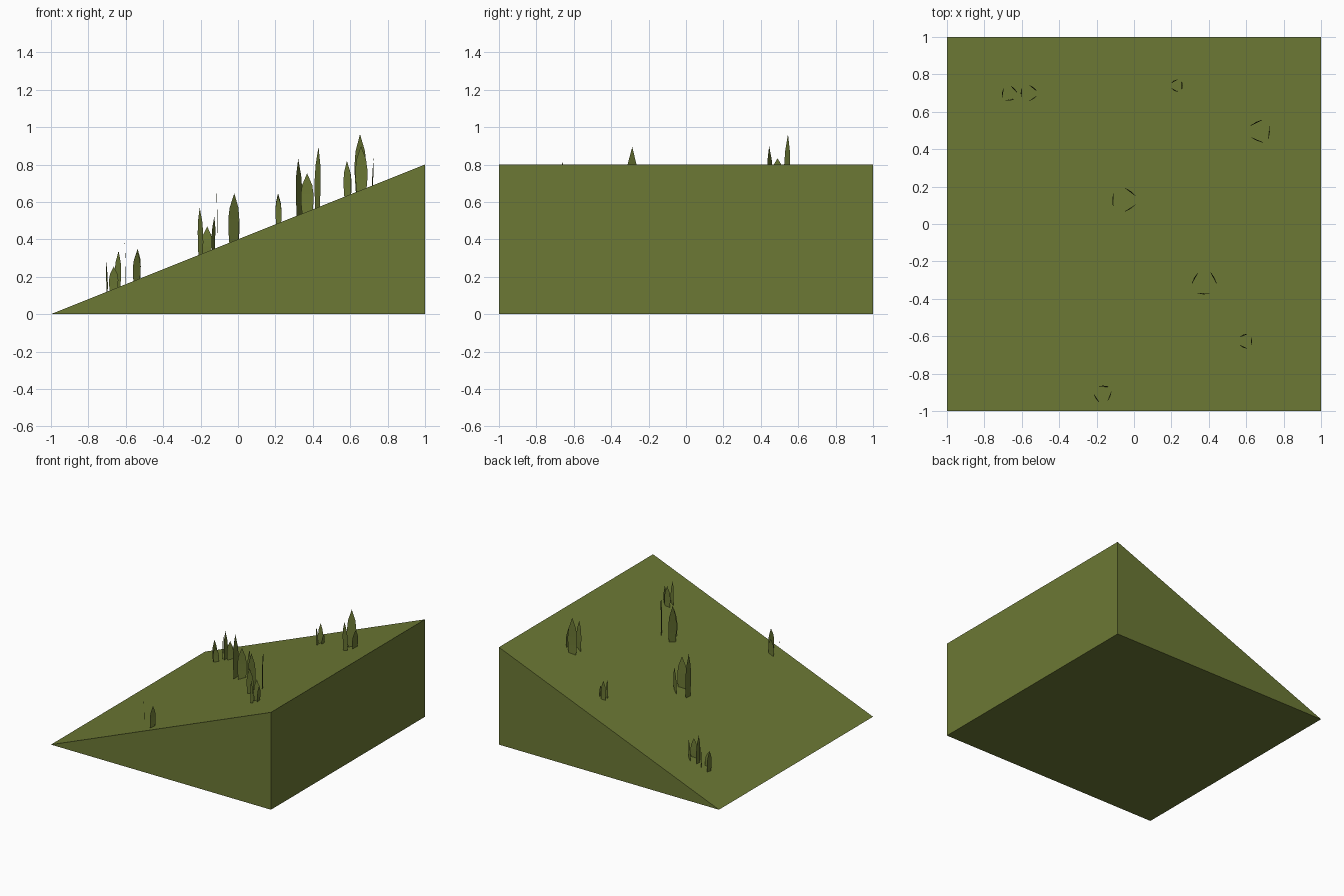
import bpy, bmesh
from mathutils import Vector

if "Cube" in bpy.data.objects:
    bpy.data.objects.remove(bpy.data.objects["Cube"])

mat = bpy.data.materials.new("grass_green")
mat.diffuse_color = (0.15, 0.19, 0.035, 1)
mat.use_nodes = True
mat.node_tree.nodes["Principled BSDF"].inputs["Base Color"].default_value = mat.diffuse_color


def ground(x):
    return 0.4 * (x + 1)


def finish(bm, name):
    mesh = bpy.data.meshes.new(name)
    bm.to_mesh(mesh)
    bm.free()
    mesh.materials.append(mat)
    obj = bpy.data.objects.new(name, mesh)
    bpy.context.collection.objects.link(obj)


# Sloped ground wedge: a triangle pushed along y
bm = bmesh.new()
side = bm.faces.new([bm.verts.new(p) for p in ((-1, -1, 0), (1, -1, 0), (1, -1, 0.8))])
ext = bmesh.ops.extrude_face_region(bm, geom=[side])
bmesh.ops.translate(bm, vec=(0, 2, 0), verts=[e for e in ext["geom"] if isinstance(e, bmesh.types.BMVert)])
bmesh.ops.recalc_face_normals(bm, faces=bm.faces)
finish(bm, "ground_wedge")

# Blade outline: height fraction, half-width fraction, outward lean
PROFILE = ((0.0, 0.78, 0.0), (0.3, 0.98, 0.0), (0.5, 1.0, 0.001), (0.72, 0.8, 0.003))
BURY = 0.02


def tuft(name, width, blades):
    """Three flat blades standing around a centre; each blade is (x, y, height)."""
    centre = sum((Vector((x, y, 0)) for x, y, h in blades), Vector()) / len(blades)
    bm = bmesh.new()
    for x, y, h in blades:
        foot = Vector((x, y, 0))
        out = (foot - centre).normalized()
        along = Vector((-out.y, out.x, 0))
        base = foot + Vector((0, 0, ground(x) - BURY))

        def point(t, s, lean):
            return bm.verts.new(base + along * s * width / 2 + out * lean + Vector((0, 0, t * (h + BURY))))

        rows = [(point(t, -s, l), point(t, s, l)) for t, s, l in PROFILE]
        for (a, b), (c, d) in zip(rows, rows[1:]):
            bm.faces.new((a, b, d, c))
        bm.faces.new((rows[-1][0], rows[-1][1], point(1, 0, 0.006)))
    finish(bm, name)


# Grass tufts scattered over the slope
TUFTS = (
    (0.05, ((-0.70, 0.70, 0.17), (-0.643, 0.72, 0.195), (-0.665, 0.665, 0.12))),
    (0.05, ((-0.60, 0.70, 0.23), (-0.54, 0.725, 0.165), (-0.542, 0.672, 0.155))),
    (0.037, ((0.255, 0.74, 0.08), (0.217, 0.762, 0.16), (0.217, 0.718, 0.15))),
    (0.07, ((0.655, 0.54, 0.30), (0.66, 0.45, 0.235), (0.72, 0.49, 0.145))),
    (0.07, ((-0.11, 0.13, 0.355), (-0.023, 0.085, 0.255), (-0.02, 0.17, 0.2))),
    (0.068, ((0.327, -0.29, 0.30), (0.425, -0.29, 0.325), (0.37, -0.37, 0.205))),
    (0.045, ((0.585, -0.655, 0.185), (0.625, -0.625, 0.13), (0.587, -0.597, 0.17))),
    (0.052, ((-0.20, -0.93, 0.25), (-0.165, -0.87, 0.135), (-0.132, -0.92, 0.175))),
)
for i, (width, blades) in enumerate(TUFTS, 1):
    tuft(f"grass_tuft_{i}", width, blades)
